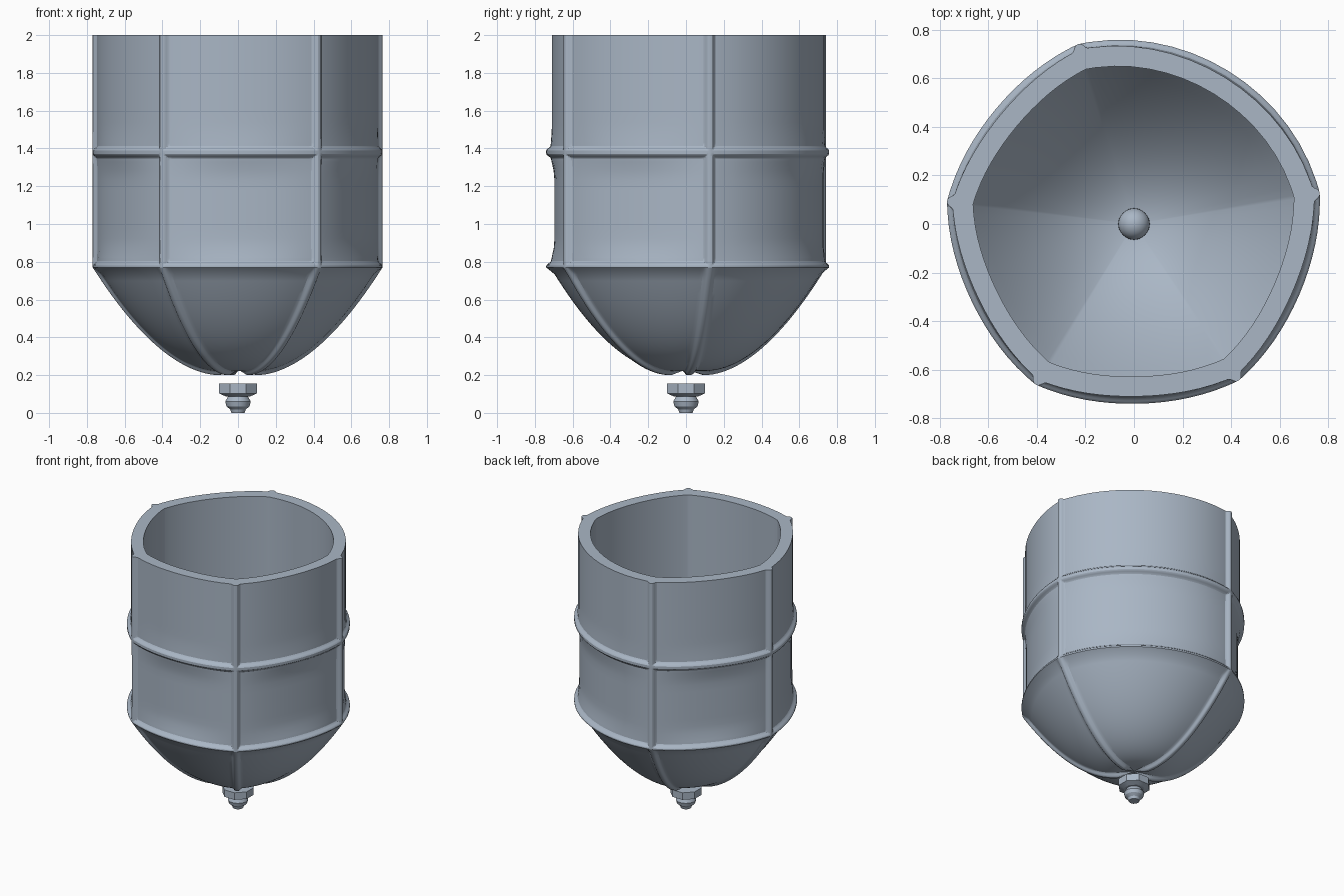
import bpy, bmesh
from math import sin, cos, pi, radians

cube = bpy.data.objects.get("Cube")
if cube:
    bpy.data.objects.remove(cube)

metal = bpy.data.materials.new("blue_grey_metal")
metal.use_nodes = True
metal.diffuse_color = (0.40, 0.47, 0.56, 1)
metal.node_tree.nodes["Principled BSDF"].inputs["Base Color"].default_value = metal.diffuse_color

CORNERS = [9.5, 107.3, 173, 238.5, 303.8]   # rib directions, degrees
BANDS = [0.77, 1.38]                        # hoop heights
TOP, SHOULDER, FOOT = 2.0, 0.77, 0.2
RIB_R, FOOT_R, INNER_R = 0.775, 0.1, 0.667
STEPS = [0, 0.009, 0.015, 0.021, 0.027, 0.034, 0.05]  # distances across a rib


def smooth(x):
    x = min(1, max(0, x))
    return x * x * (3 - 2 * x)


def ridge(d):
    """Height of a rounded rib at distance d from its middle line."""
    return smooth((0.034 - abs(d)) / 0.025)


def columns(radius):
    """Angle, place in sector and distance to the nearest rib, round one ring."""
    cols = []
    for i, a in enumerate(CORNERS):
        a0 = radians(a)
        span = (radians(CORNERS[(i + 1) % 5]) - a0) % (2 * pi)
        k = min(1, 0.4 * span * radius / STEPS[-1])
        near = [s * k / radius for s in STEPS]
        gap = span - 2 * near[-1]
        offs = near + [near[-1] + gap * j / 14 for j in range(1, 14)]
        offs += [span - o for o in reversed(near[1:])]
        cols += [(a0 + o, o / span, min(o, span - o) * radius / k) for o in offs]
    return cols


def finish(bm, name, angle=35):
    bmesh.ops.recalc_face_normals(bm, faces=bm.faces)
    me = bpy.data.meshes.new(name)
    bm.to_mesh(me)
    bm.free()
    ob = bpy.data.objects.new(name, me)
    bpy.context.collection.objects.link(ob)
    me.materials.append(metal)
    bpy.ops.object.select_all(action='DESELECT')
    ob.select_set(True)
    bpy.context.view_layer.objects.active = ob
    bpy.ops.object.shade_smooth_by_angle(angle=radians(angle))
    return ob


def bridge(bm, a, b):
    n = len(a)
    for i in range(n):
        j = (i + 1) % n
        bm.faces.new((a[i], a[j], b[j], b[i]))


def outer_ring(bm, u, z):
    """u runs 0 to 1 along the dome and stays 1 on the wall."""
    radius = FOOT_R + (RIB_R - FOOT_R) * u
    hoop = max(ridge(z - b) for b in BANDS)
    flare = max(smooth(1 - abs(z - b) / 0.14) for b in BANDS)
    ring = []
    for ang, t, d in columns(radius):
        raised = max(ridge(d), hoop)
        bulge = sin(pi * t)
        depth = 0.022 * (1 - raised)
        if u == 1:
            depth += 0.008 * bulge * (1 - flare) * (1 - hoop)
            if BANDS[0] < z < BANDS[1]:
                depth += 0.014 * bulge * (1 - flare)
        r = radius * (1 - 0.045 * bulge) - depth * u
        ring.append(bm.verts.new((r * cos(ang), r * sin(ang), z + depth * (1 - u))))
    return ring


# Ribbed vessel: outer dome, outer wall, rim, inner wall, inner dome
bm = bmesh.new()
rings = []
us = [i / 28 for i in range(29)]
for u in us[:-1]:
    rings.append(outer_ring(bm, u, FOOT + (SHOULDER - FOOT) * u ** 1.85))
levels = {round(SHOULDER + (TOP - SHOULDER) * i / 24, 4) for i in range(25)}
for b in BANDS:
    levels |= {round(b + s * d, 4) for d in STEPS for s in (-1, 1)}
for z in sorted(levels):
    if z >= SHOULDER:
        rings.append(outer_ring(bm, 1, z))
rim_cols = columns(RIB_R)
inner = [(1, TOP), (1, 1.4), (1, 0.82)]
inner += [(i / 16, 0.29 + 0.53 * (i / 16) ** 1.85) for i in range(15, 0, -1)]
for u, z in inner:
    rings.append([bm.verts.new((u * INNER_R * (1 - 0.058 * sin(pi * t)) * cos(a),
                                u * INNER_R * (1 - 0.058 * sin(pi * t)) * sin(a), z))
                  for a, t, d in rim_cols])
for a, b in zip(rings, rings[1:]):
    bridge(bm, a, b)
for ring, z in ((rings[0], 0.23), (rings[-1], 0.29)):
    tip = bm.verts.new((0, 0, z))
    for i in range(len(ring)):
        bm.faces.new((ring[i], ring[(i + 1) % len(ring)], tip))
finish(bm, "ribbed_vessel", 24)


def turned(name, profile, sides, angle):
    """Solid of revolution with a flat side facing the front."""
    bm = bmesh.new()
    loops = [[bm.verts.new((r * cos(2 * pi * (i + 0.5) / sides),
                            r * sin(2 * pi * (i + 0.5) / sides), z))
              for i in range(sides)] for r, z in profile]
    for a, b in zip(loops, loops[1:]):
        bridge(bm, a, b)
    bm.faces.new(loops[0])
    bm.faces.new(loops[-1])
    return finish(bm, name, angle)


# Bottom fitting: eight-sided nut with a rounded nozzle
turned("fitting_nut", [(0.072, 0.088), (0.108, 0.103), (0.108, 0.155)], 8, 20)
turned("fitting_nozzle", [(0.036, 0), (0.042, 0.018), (0.062, 0.035), (0.069, 0.06),
                          (0.052, 0.09), (0.05, 0.1)], 16, 30)

# Small ball on the floor inside
bm = bmesh.new()
bmesh.ops.create_uvsphere(bm, u_segments=24, v_segments=14, radius=0.065)
bmesh.ops.translate(bm, verts=bm.verts, vec=(0, 0, 0.32))
finish(bm, "inner_ball", 60)
